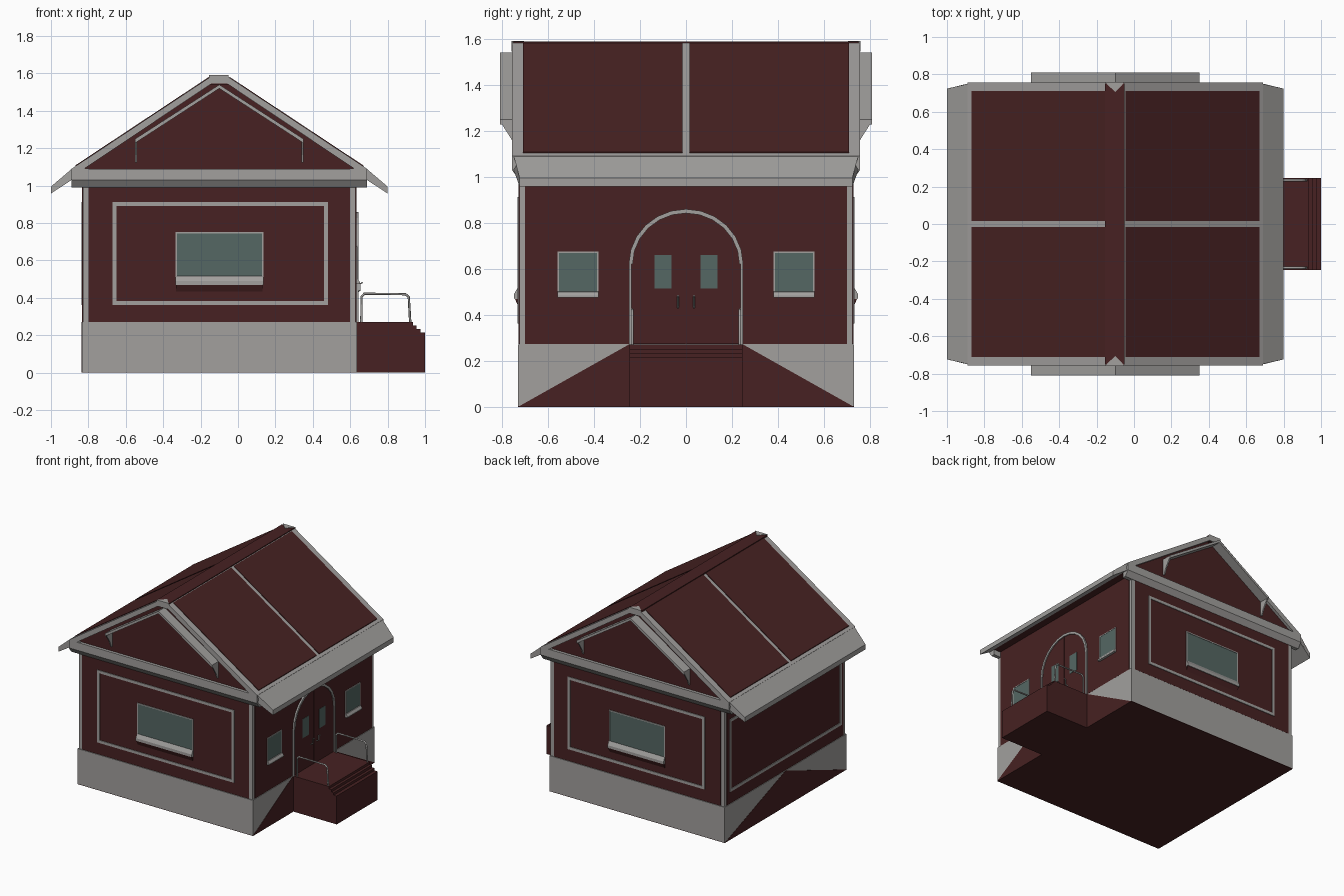
import bpy, bmesh, math

if "Cube" in bpy.data.objects:
    bpy.data.objects.remove(bpy.data.objects["Cube"])

CX = -0.10                 # house centre line (ridge) in x
HX, HY = 0.735, 0.73       # half sizes of the house body


def material(name, rgb):
    m = bpy.data.materials.new(name)
    m.diffuse_color = (*rgb, 1)
    m.use_nodes = True
    m.node_tree.nodes["Principled BSDF"].inputs["Base Color"].default_value = m.diffuse_color
    return m


GREY = material("pale_grey", (0.36, 0.35, 0.34))
RED = material("dark_red", (0.063, 0.0155, 0.016))
GLASS = material("glass_green", (0.09, 0.135, 0.125))


def prism(name, axis, pts, a, b, mat):
    """Extrude a 2D profile along an axis: x -> (y,z), y -> (x,z), z -> (x,y)."""
    put = {'x': lambda p, t: (t, p[0], p[1]),
           'y': lambda p, t: (p[0], t, p[1]),
           'z': lambda p, t: (p[0], p[1], t)}[axis]
    bm = bmesh.new()
    lo = [bm.verts.new(put(p, a)) for p in pts]
    hi = [bm.verts.new(put(p, b)) for p in pts]
    n = len(pts)
    bm.faces.new(lo)
    bm.faces.new(hi)
    for i in range(n):
        j = (i + 1) % n
        bm.faces.new((lo[i], lo[j], hi[j], hi[i]))
    bmesh.ops.recalc_face_normals(bm, faces=bm.faces)
    me = bpy.data.meshes.new(name)
    bm.to_mesh(me)
    bm.free()
    me.materials.append(mat)
    ob = bpy.data.objects.new(name, me)
    bpy.context.collection.objects.link(ob)
    return ob


def rect(u0, u1, z0, z1):
    return [(u0, z0), (u1, z0), (u1, z1), (u0, z1)]


def frame(name, axis, u0, u1, z0, z1, w, a, b):
    """Rectangular trim made of four strips."""
    for i, r in enumerate((rect(u0, u1, z0, z0 + w), rect(u0, u1, z1 - w, z1),
                           rect(u0, u0 + w, z0 + w, z1 - w), rect(u1 - w, u1, z0 + w, z1 - w))):
        prism(f"{name}_{i}", axis, r, a, b, GREY)


def tube(name, pts, r):
    cu = bpy.data.curves.new(name, 'CURVE')
    cu.dimensions = '3D'
    cu.bevel_depth, cu.bevel_resolution, cu.use_fill_caps = r, 1, True
    sp = cu.splines.new('POLY')
    sp.points.add(len(pts) - 1)
    for p, q in zip(sp.points, pts):
        p.co = (*q, 1)
    cu.materials.append(GREY)
    bpy.context.collection.objects.link(bpy.data.objects.new(name, cu))


# Foundation, with red patches on the two long sides and underneath
prism("foundation", 'z', rect(CX - HX, CX + HX, -HY, HY), 0.003, 0.27, GREY)
prism("base_underside", 'z', rect(CX - HX, CX + HX, -HY, HY), 0, 0.003, RED)
prism("right_base_patch", 'x', [(-HY, 0), (HY, 0), (0.25, 0.27), (-0.25, 0.27)],
      CX + HX - 0.002, CX + HX + 0.002, RED)
prism("left_base_patch", 'x', [(-HY, 0), (HY, 0), (0, 0.27)],
      CX - HX - 0.002, CX - HX + 0.002, RED)

# Wall core in grey shows as corner trim around the red panels
prism("wall_core", 'z', rect(CX - HX + 0.006, CX + HX - 0.006, -HY + 0.006, HY - 0.006), 0.27, 1.08, GREY)
for s, tag in ((-1, "front"), (1, "back")):
    y = s * (HY - 0.006)
    prism(tag + "_wall_panel", 'y', rect(CX - 0.70, CX + 0.70, 0.272, 1.0), y, y + s * 0.004, RED)
    frame(tag + "_wall_trim", 'y', CX - 0.57, CX + 0.58, 0.362, 0.912, 0.021, y, y + s * 0.009)
    # Wide window with sloping sill and red apron
    prism(tag + "_window_glass", 'y', rect(CX - 0.23, CX + 0.23, 0.51, 0.748), y, y + s * 0.006, GLASS)
    frame(tag + "_window_frame", 'y', CX - 0.235, CX + 0.235, 0.505, 0.752, 0.008, y, y + s * 0.009)
    prism(tag + "_window_sill", 'x', [(y, 0.52), (y + s * 0.010, 0.515), (y + s * 0.024, 0.49),
                                      (y + s * 0.024, 0.47), (y, 0.468)], CX - 0.235, CX + 0.235, GREY)
    prism(tag + "_window_apron", 'x', [(y, 0.469), (y + s * 0.020, 0.469), (y, 0.425)],
          CX - 0.232, CX + 0.232, RED)
for s, tag in ((-1, "left"), (1, "right")):
    x = CX + s * (HX - 0.006)
    prism(tag + "_wall_panel", 'x', rect(-0.70, 0.70, 0.272, 1.03), x, x + s * 0.004, RED)
x = CX - HX + 0.006
frame("left_wall_trim", 'x', -0.67, 0.67, 0.362, 0.912, 0.021, x, x - 0.009)

# Right side: small windows either side of the arched entrance
X = CX + HX - 0.002
for s in (-1, 1):
    a, b = sorted((s * 0.385, s * 0.555))
    prism("side_window_glass", 'x', rect(a, b, 0.49, 0.67), X, X + 0.003, GLASS)
    frame("side_window_frame", 'x', a - 0.004, b + 0.004, 0.485, 0.675, 0.006, X - 0.001, X + 0.005)
    prism("side_window_sill", 'y', [(X, 0.503), (X + 0.008, 0.50), (X + 0.018, 0.485),
                                    (X + 0.018, 0.475), (X, 0.475)], a - 0.004, b + 0.004, GREY)
    # Door leaf, its pane and handle
    leaf = [(s * 0.003, 0.272), (s * 0.235, 0.272)]
    leaf += [(s * 0.235 * math.cos(t), 0.62 + 0.225 * math.sin(t)) for t in
             (k * math.pi / 12 for k in range(6))] + [(s * 0.003, 0.845)]
    prism("door_leaf", 'x', leaf, X - 0.002, X + 0.004, RED)
    a, b = sorted((s * 0.062, s * 0.137))
    prism("door_pane", 'x', rect(a, b, 0.515, 0.66), X, X + 0.006, GLASS)
    tube("door_handle", [(X, s * 0.035, 0.43), (X + 0.02, s * 0.035, 0.44),
                         (X + 0.02, s * 0.035, 0.475), (X + 0.034, s * 0.035, 0.483)], 0.004)
    a, b = sorted((s * 0.238, s * 0.249))
    prism("door_jamb", 'x', rect(a, b, 0.27, 0.62), X - 0.002, X + 0.012, GREY)

# Arch trim over the door
N = 12
outer = [(0.249 * math.cos(i * math.pi / N), 0.62 + 0.24 * math.sin(i * math.pi / N)) for i in range(N + 1)]
inner = [(0.232 * math.cos(i * math.pi / N), 0.62 + 0.222 * math.sin(i * math.pi / N)) for i in range(N, -1, -1)]
prism("door_arch", 'x', outer + inner, X - 0.002, X + 0.012, GREY)

# Porch with small steps, and handrails
prism("porch_steps", 'y', [(0.62, 0), (1.0, 0), (1.0, 0.215), (0.975, 0.215), (0.975, 0.233), (0.955, 0.233),
                           (0.955, 0.252), (0.935, 0.252), (0.935, 0.27), (0.62, 0.27)], -0.245, 0.245, RED)
for s in (-1, 1):
    y = s * 0.234
    tube("handrail", [(0.66, y, 0.265), (0.66, y, 0.405), (0.675, y, 0.422), (0.895, y, 0.42),
                      (0.913, y, 0.405), (0.921, y, 0.265)], 0.0065)


# Roof
def slope(h):
    return 1.58 - (h - 0.05) * 0.662


prism("attic", 'y', [(CX - 0.75, 1.085), (CX + 0.75, 1.085), (CX + 0.05, 1.56), (CX - 0.05, 1.56)], -0.735, 0.735, RED)
for s in (-1, 1):
    def side(pts):
        return [(CX + s * h, z) for h, z in pts]
    prism("roof_slab", 'y', side([(0.045, slope(0.045)), (0.79, 1.09), (0.79, 1.045), (0.045, slope(0.045) - 0.04)]),
          -0.757, 0.757, GREY)
    eave = prism("eave", 'y', side([(0.785, 1.093), (0.90, 0.995), (0.90, 0.958), (0.79, 1.03), (0.70, 1.03),
                                    (0.70, 1.093)]), -0.75, 0.75, GREY)
    eave.data.materials.append(RED)
    for v in eave.data.vertices:          # pull the drip edge in
        if abs(v.co.x - CX) > 0.85:
            v.co.y *= 0.965
    for f in eave.data.polygons:          # red soffit
        if f.normal.z < -0.9:
            f.material_index = 1
    for t in (-1, 1):
        a, b = sorted((t * 0.015, t * 0.71))
        prism("roof_panel", 'y', side([(0.055, slope(0.055) + 0.005), (0.77, slope(0.77) + 0.005),
                                       (0.77, slope(0.77) - 0.002), (0.055, slope(0.055) - 0.002)]), a, b, RED)

# Ridge strip with grey pointed ends
prism("ridge_strip", 'z', rect(CX - 0.055, CX + 0.048, -0.75, 0.75), 1.54, 1.588, RED)
for s in (-1, 1):
    prism("ridge_end", 'z', [(CX - 0.055, s * 0.758), (CX, s * 0.705), (CX + 0.05, s * 0.758)], 1.545, 1.591, GREY)
    # Fascia under each gable
    prism("gable_fascia", 'x', [(s * 0.70, 1.09), (s * 0.757, 1.09), (s * 0.757, 1.03), (s * 0.728, 0.99),
                                (s * 0.70, 0.99)], CX - 0.79, CX + 0.79, GREY)
    # Small chevron canopy on the gable and its brackets
    a, b = sorted((s * 0.73, s * 0.81))
    prism("gable_canopy", 'y', [(CX, 1.54), (CX + 0.45, 1.25), (CX + 0.45, 1.228), (CX, 1.52),
                                (CX - 0.45, 1.228), (CX - 0.45, 1.25)], a, b, GREY)
    for t in (-1, 1):
        prism("canopy_bracket", 'x', [(s * 0.73, 1.24), (s * 0.808, 1.24), (s * 0.76, 1.165), (s * 0.745, 1.125),
                                      (s * 0.73, 1.125)], CX + t * 0.45, CX + t * 0.44, GREY)
